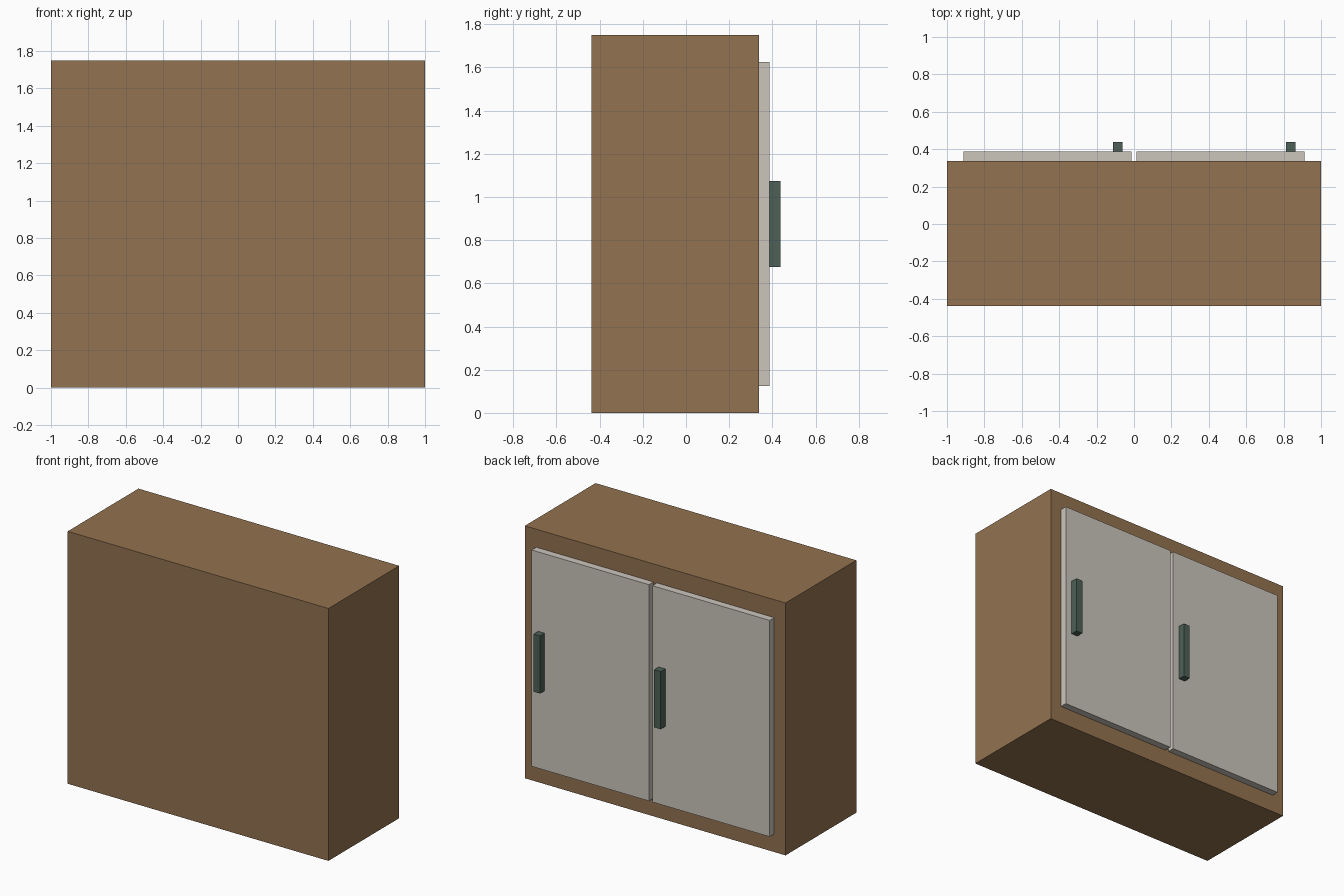
import bpy

if "Cube" in bpy.data.objects:
    bpy.data.objects.remove(bpy.data.objects["Cube"])


def material(name, rgb):
    mat = bpy.data.materials.new(name)
    mat.diffuse_color = (*rgb, 1.0)
    mat.use_nodes = True
    mat.node_tree.nodes["Principled BSDF"].inputs["Base Color"].default_value = mat.diffuse_color
    return mat


def box(name, lo, hi, mat):
    size = [b - a for a, b in zip(lo, hi)]
    centre = [(a + b) / 2 for a, b in zip(lo, hi)]
    bpy.ops.mesh.primitive_cube_add(size=1, location=centre)
    obj = bpy.context.object
    obj.name = name
    obj.scale = size
    bpy.ops.object.transform_apply(location=False, rotation=False, scale=True)
    obj.data.materials.append(mat)
    return obj


wood = material("wood", (0.29, 0.17, 0.08))
panel = material("door_panel", (0.60, 0.56, 0.50))
metal = material("handle_metal", (0.075, 0.12, 0.095))

BODY_BACK, DOOR_FACE, HANDLE_FACE = 0.3375, 0.3875, 0.4375

# Cabinet body
box("cabinet_body", (-1, -0.4375, 0), (1, BODY_BACK, 1.75), wood)

# Two doors on the +y side, each with a bar handle near its +x edge
for side, x in (("left", -0.4625), ("right", 0.4625)):
    box(f"{side}_door", (x - 0.45, BODY_BACK, 0.125),
        (x + 0.45, DOOR_FACE, 1.625), panel)
    hx = x + 0.375
    box(f"{side}_handle", (hx - 0.025, DOOR_FACE, 0.675),
        (hx + 0.025, HANDLE_FACE, 1.075), metal)
